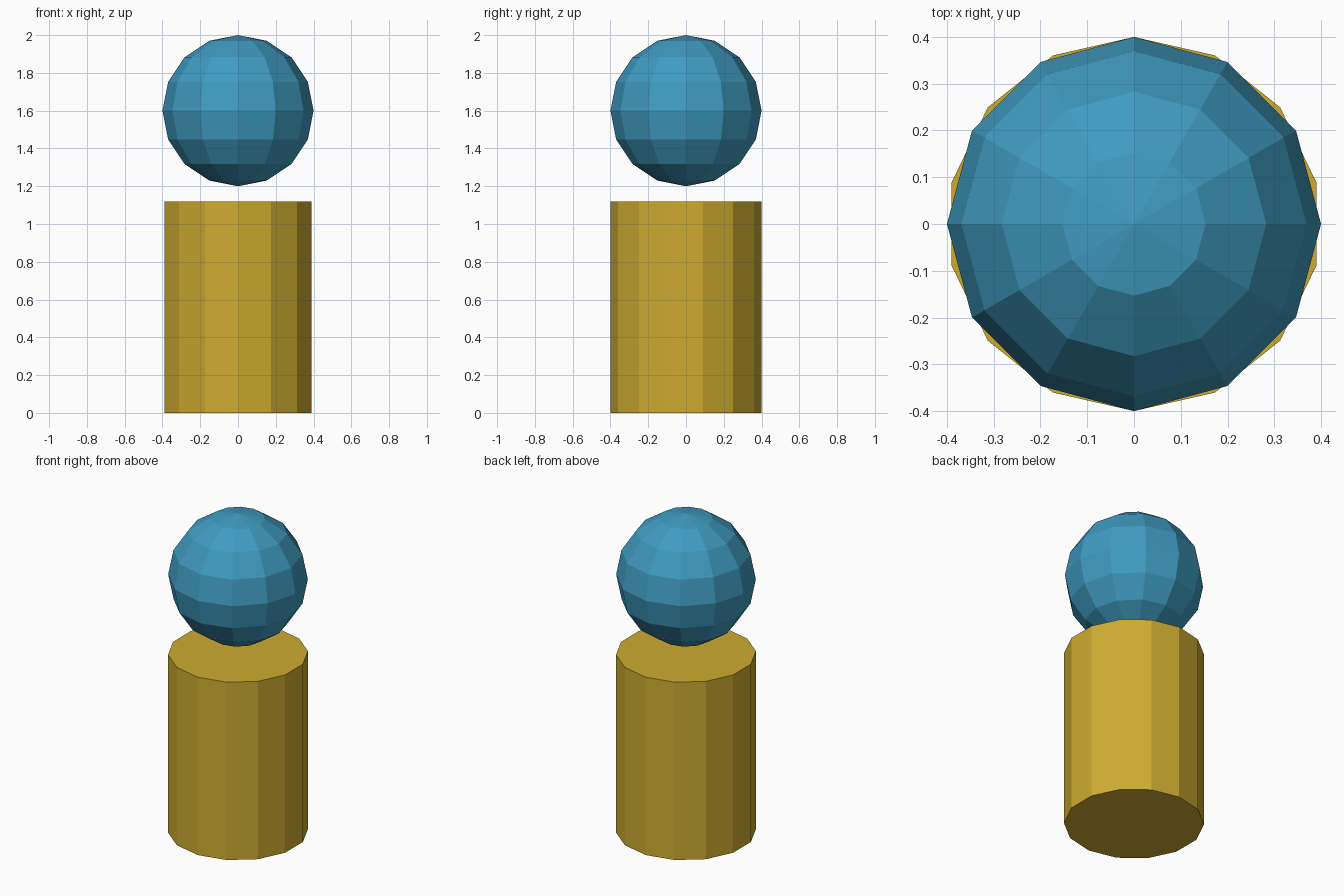
import bpy

if "Cube" in bpy.data.objects:
    bpy.data.objects.remove(bpy.data.objects["Cube"])


def finish(name, color):
    obj = bpy.context.object
    obj.name = name
    mat = bpy.data.materials.new(name + "_paint")
    mat.diffuse_color = (*color, 1.0)
    mat.use_nodes = True
    mat.node_tree.nodes["Principled BSDF"].inputs["Base Color"].default_value = mat.diffuse_color
    obj.data.materials.append(mat)
    return obj


# Body: 14-sided cylinder standing on the ground
bpy.ops.mesh.primitive_cylinder_add(vertices=14, radius=0.4, depth=1.12,
                                    location=(0, 0, 0.56))
finish("body", (0.62, 0.41, 0.03))

# Head: low-poly ball hovering above the body
bpy.ops.mesh.primitive_uv_sphere_add(segments=12, ring_count=8, radius=0.4,
                                     location=(0, 0, 1.6))
finish("head", (0.05, 0.33, 0.53))
